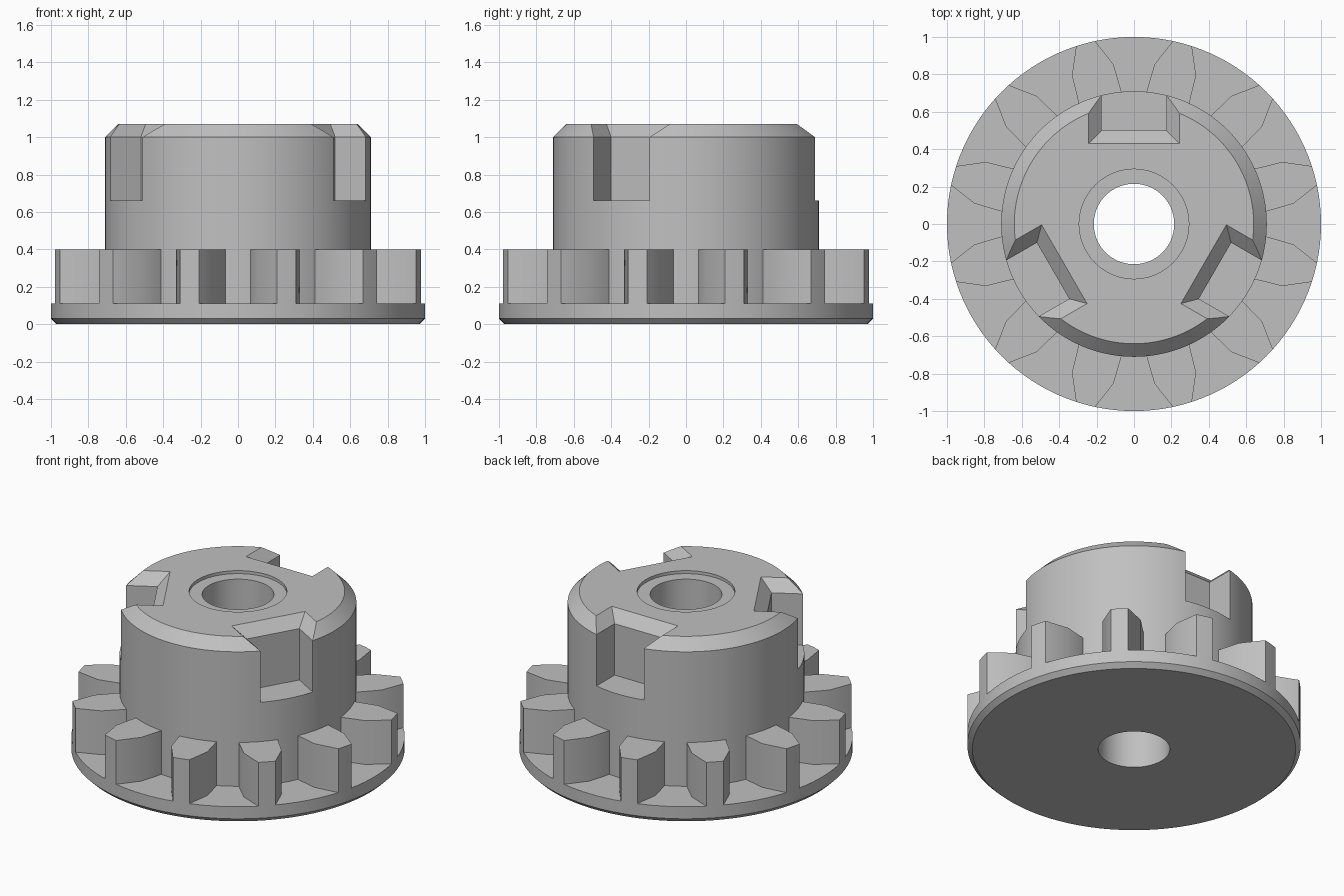
import bpy
import bmesh
from math import sin, cos, pi, radians

cube = bpy.data.objects.get("Cube")
if cube:
    bpy.data.objects.remove(cube, do_unlink=True)

SEGMENTS = 120
FLANGE_TOP, TOOTH_TOP = 0.11, 0.40
SHOULDER, HUB_TOP = 1.0, 1.07

grey = bpy.data.materials.new("plain grey")
grey.use_nodes = True
COLOUR = (0.53, 0.53, 0.53, 1)
grey.diffuse_color = COLOUR
grey.node_tree.nodes["Principled BSDF"].inputs["Base Color"].default_value = COLOUR


def make_object(name, bm):
    bmesh.ops.recalc_face_normals(bm, faces=bm.faces)
    mesh = bpy.data.meshes.new(name)
    bm.to_mesh(mesh)
    bm.free()
    mesh.materials.append(grey)
    obj = bpy.data.objects.new(name, mesh)
    bpy.context.collection.objects.link(obj)
    return obj


def bridge(bm, ring_a, ring_b):
    n = len(ring_a)
    for i in range(n):
        j = (i + 1) % n
        bm.faces.new((ring_a[i], ring_a[j], ring_b[j], ring_b[i]))


def lathe(name, profile):
    """Turn a closed (radius, z) profile around the z axis."""
    bm = bmesh.new()
    rings = []
    for k in range(SEGMENTS):
        a = 2 * pi * k / SEGMENTS
        rings.append([bm.verts.new((r * cos(a), r * sin(a), z)) for r, z in profile])
    for k in range(SEGMENTS):
        bridge(bm, rings[k], rings[(k + 1) % SEGMENTS])
    return make_object(name, bm)


def loft(bm, layers):
    """Join stacked outlines into a closed solid."""
    rings = [[bm.verts.new(p) for p in layer] for layer in layers]
    for a, b in zip(rings, rings[1:]):
        bridge(bm, a, b)
    bm.faces.new(rings[0])
    bm.faces.new(rings[-1])


def smooth(obj):
    bpy.ops.object.select_all(action="DESELECT")
    obj.select_set(True)
    bpy.context.view_layer.objects.active = obj
    bpy.ops.object.shade_smooth_by_angle(angle=radians(30))


# Flange, hub, shallow top recess and through bore
body = lathe("hub_and_flange", [
    (0.215, 0), (0.97, 0), (1, 0.03), (1, FLANGE_TOP), (0.71, FLANGE_TOP),
    (0.71, SHOULDER), (0.64, HUB_TOP), (0.293, HUB_TOP),
    (0.293, HUB_TOP - 0.02), (0.215, HUB_TOP - 0.02)])

# Three drive slots with flared mouths
bm = bmesh.new()
for k in range(3):
    turn = 2 * pi * k / 3
    layers = []
    for z, flare in ((0.66, 0), (SHOULDER, 0), (1.14, 0.14)):
        w, inner = 0.173 + flare, 0.5 - flare
        outline = [(-w, inner), (w, inner), (w, 0.9), (-w, 0.9)]
        layers.append([(x * cos(turn) - y * sin(turn),
                        x * sin(turn) + y * cos(turn), z) for x, y in outline])
    loft(bm, layers)
cutter = make_object("slot_cutter", bm)
cut = body.modifiers.new("slots", "BOOLEAN")
cut.operation = "DIFFERENCE"
cut.solver = "EXACT"
cut.object = cutter
bpy.context.view_layer.objects.active = body
bpy.ops.object.modifier_apply(modifier=cut.name)
bpy.data.objects.remove(cutter, do_unlink=True)
smooth(body)

# Twelve tapered teeth standing on the flange: (radius, half angle in degrees)
flank = [(0.68, 10), (0.71, 9.6), (0.86, 7.7), (1, 3)]
outline = flank + [(1, 0)] + [(r, -a) for r, a in reversed(flank)]
bm = bmesh.new()
for k in range(12):
    centre = 15 + 30 * k
    loft(bm, [[(r * cos(radians(centre + a)), r * sin(radians(centre + a)), z)
               for r, a in outline] for z in (FLANGE_TOP, TOOTH_TOP)])
smooth(make_object("teeth", bm))
